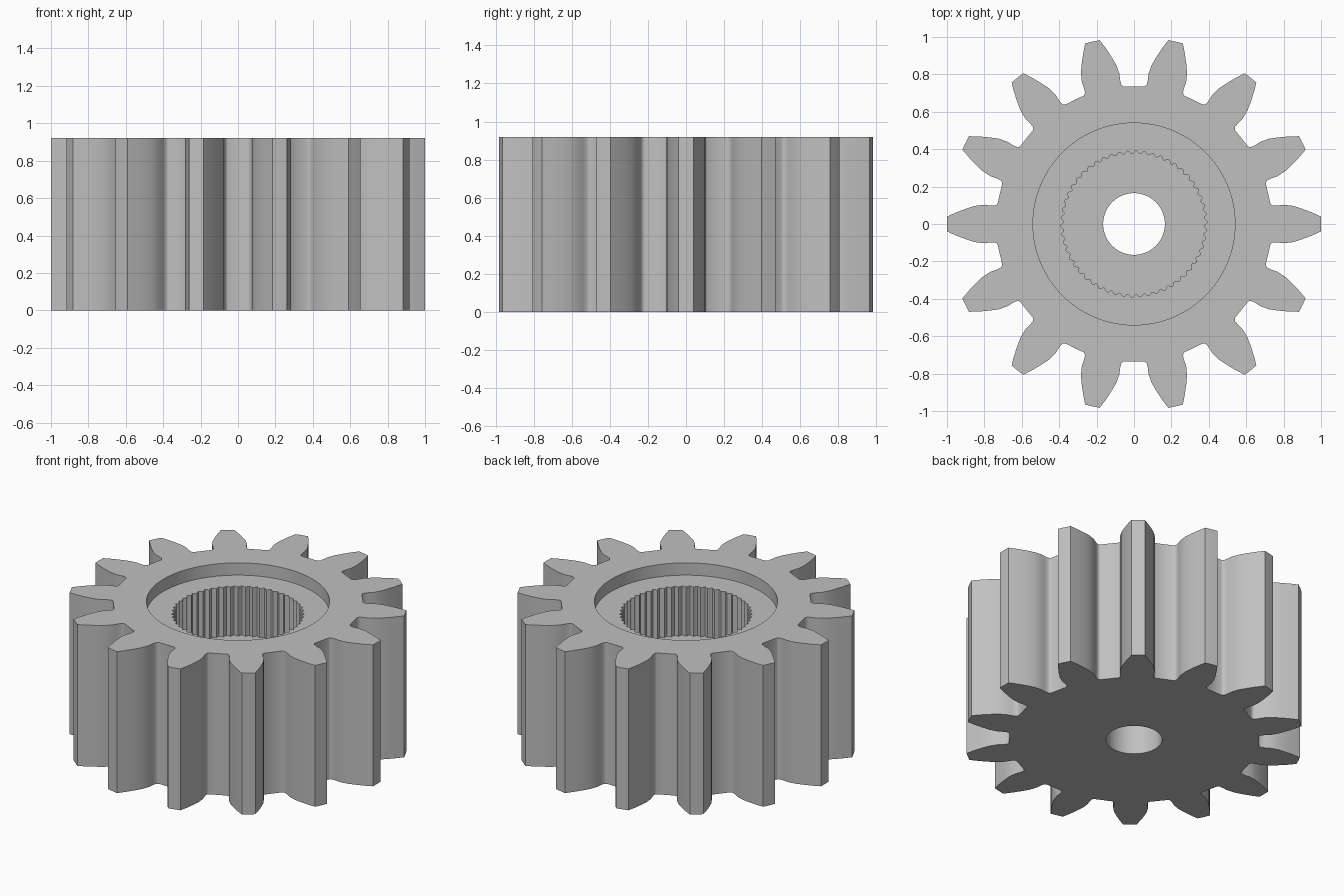
import bpy
import bmesh
import math

cube = bpy.data.objects.get("Cube")
if cube:
    bpy.data.objects.remove(cube, do_unlink=True)

TEETH = 14
SPLINES = 54
HEIGHT, LEDGE_Z, POCKET_Z = 0.92, 0.84, 0.52
RECESS_R, SPLINE_R, SPLINE_AMP, BORE_R = 0.54, 0.383, 0.008, 0.165

# Half of one tooth: distance from the axis and half width, root fillet to tip
HALF_TOOTH = [(0.729, 0.11), (0.734, 0.104), (0.744, 0.099), (0.77, 0.099),
              (0.8, 0.103), (0.85, 0.097), (0.9, 0.081), (0.95, 0.062), (0.999, 0.04)]


def gear_outline():
    tooth = [(u, -v) for u, v in HALF_TOOTH] + [(1.0, 0.0)]
    tooth += [(u, v) for u, v in reversed(HALF_TOOTH)]
    points = []
    for i in range(TEETH):
        a = math.tau * i / TEETH
        c, s = math.cos(a), math.sin(a)
        points += [(u * c - v * s, u * s + v * c) for u, v in tooth]
    return points


def ring_outline(count, radius, waves=0, amp=0.0):
    angles = [math.tau * i / count for i in range(count)]
    radii = [radius + amp * math.sin(waves * a) for a in angles]
    return [(r * math.cos(a), r * math.sin(a)) for r, a in zip(radii, angles)]


def loop(bm, outline, z):
    verts = [bm.verts.new((x, y, z)) for x, y in outline]
    edges = [bm.edges.new((verts[i - 1], verts[i])) for i in range(len(verts))]
    return verts, edges


def wall(bm, outline, z_low, z_high):
    """Vertical wall along a closed outline; returns its low and high edges."""
    low, low_edges = loop(bm, outline, z_low)
    high, high_edges = loop(bm, outline, z_high)
    for i in range(len(low)):
        bm.faces.new((low[i - 1], low[i], high[i], high[i - 1]))
    return low_edges, high_edges


def cap(bm, outer, inner):
    bmesh.ops.triangle_fill(bm, use_beauty=True, edges=outer + inner, normal=(0, 0, 1))


bm = bmesh.new()

# Toothed rim, stepped recess, splined pocket and through bore
rim_low, rim_high = wall(bm, gear_outline(), 0, HEIGHT)
recess_low, recess_high = wall(bm, ring_outline(96, RECESS_R), LEDGE_Z, HEIGHT)
spline = ring_outline(SPLINES * 8, SPLINE_R, SPLINES, SPLINE_AMP)
spline_low, spline_high = wall(bm, spline, POCKET_Z, LEDGE_Z)
bore_low, bore_high = wall(bm, ring_outline(64, BORE_R), 0, POCKET_Z)

# Flat faces joining the walls
cap(bm, rim_high, recess_high)
cap(bm, recess_low, spline_high)
cap(bm, spline_low, bore_high)
cap(bm, rim_low, bore_low)
bmesh.ops.recalc_face_normals(bm, faces=bm.faces)

mesh = bpy.data.meshes.new("pinion_gear")
bm.to_mesh(mesh)
bm.free()
gear = bpy.data.objects.new("pinion_gear", mesh)
bpy.context.collection.objects.link(gear)

# Plain grey metal
grey = bpy.data.materials.new("grey_metal")
grey.use_nodes = True
color = (0.53, 0.53, 0.53, 1.0)
grey.diffuse_color = color
for node in grey.node_tree.nodes:
    if node.type == 'BSDF_PRINCIPLED':
        node.inputs["Base Color"].default_value = color
mesh.materials.append(grey)

bpy.ops.object.select_all(action='DESELECT')
gear.select_set(True)
bpy.context.view_layer.objects.active = gear
bpy.ops.object.shade_smooth_by_angle(angle=math.radians(40))
